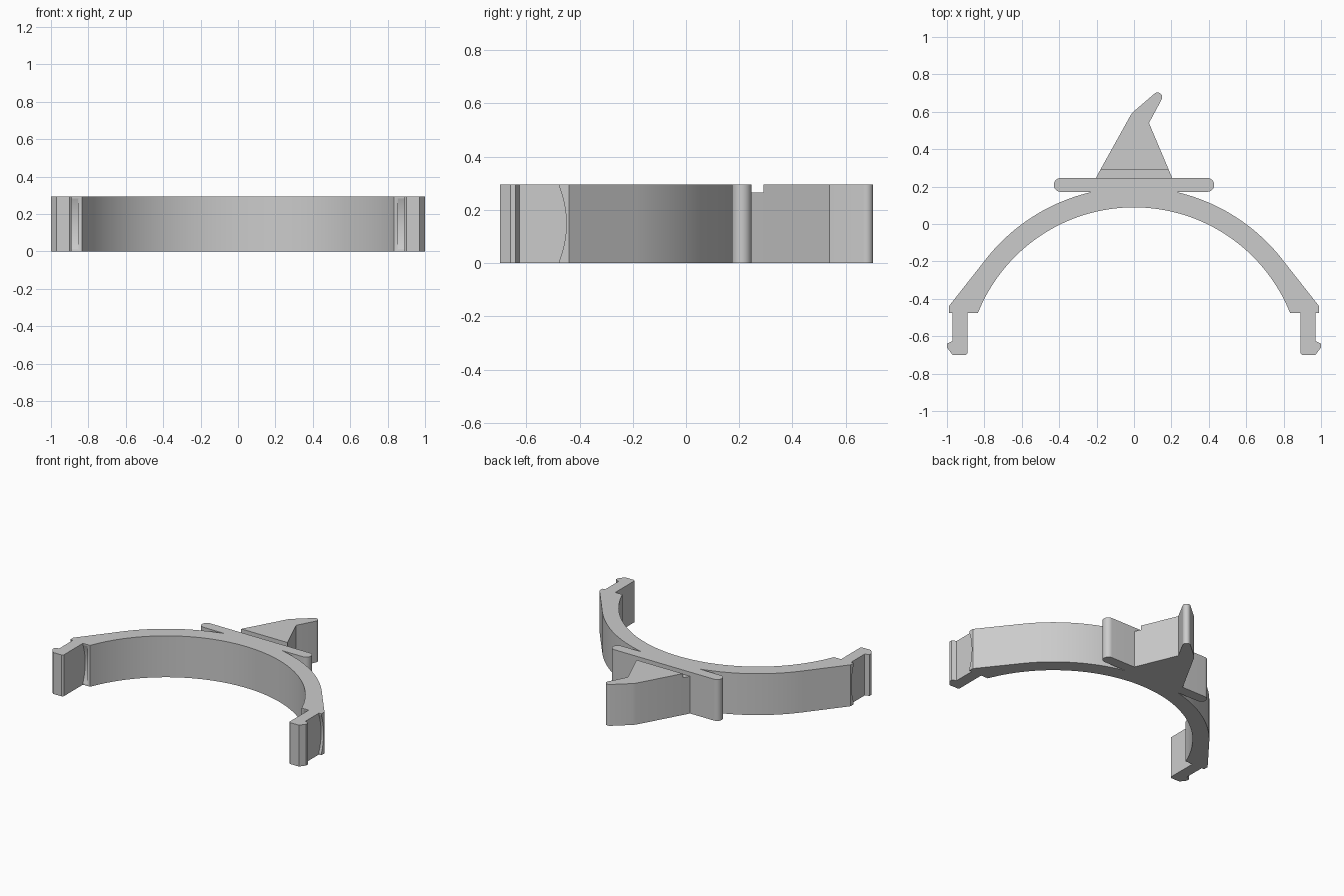
import bpy, bmesh
from math import sin, cos, radians
from mathutils import Vector

HEIGHT = 0.295
ARC_Y = -0.81          # centre of the headband arcs

old = bpy.data.objects.get("Cube")
if old:
    bpy.data.objects.remove(old, do_unlink=True)

grey = bpy.data.materials.new("light_grey")
grey.use_nodes = True
colour = (0.6, 0.6, 0.6, 1)
grey.diffuse_color = colour
grey.node_tree.nodes["Principled BSDF"].inputs["Base Color"].default_value = colour


def arc(cx, cy, r, start, end, n):
    """Points on an arc; angles in degrees from +x."""
    angles = [radians(start + (end - start) * i / n) for i in range(n + 1)]
    return [(cx + r * cos(a), cy + r * sin(a)) for a in angles]


def add_prism(bm, points, direction):
    """Extrude a closed 3D outline along a direction."""
    face = bm.faces.new([bm.verts.new(p) for p in points])
    out = bmesh.ops.extrude_face_region(bm, geom=[face])
    verts = [g for g in out["geom"] if isinstance(g, bmesh.types.BMVert)]
    bmesh.ops.translate(bm, verts=verts, vec=Vector(direction))


def finish(name, bm):
    bmesh.ops.recalc_face_normals(bm, faces=bm.faces[:])
    mesh = bpy.data.meshes.new(name)
    bm.to_mesh(mesh)
    bm.free()
    mesh.materials.append(grey)
    ob = bpy.data.objects.new(name, mesh)
    bpy.context.collection.objects.link(ob)
    return ob


def flat_part(name, outline, height):
    bm = bmesh.new()
    add_prism(bm, [(x, y, 0) for x, y in outline], (0, 0, height))
    return finish(name, bm)


def smooth(ob):
    bpy.ops.object.select_all(action='DESELECT')
    ob.select_set(True)
    bpy.context.view_layer.objects.active = ob
    bpy.ops.object.shade_smooth_by_angle(angle=radians(25))


# Headband with clip arms and crossbar: half outline, mirrored
inner = arc(0, ARC_Y, 0.899, 90, 21.9, 40)
clip = [(0.89, -0.475), (0.89, -0.69), (0.9, -0.7), (0.97, -0.7), (1, -0.66),
        (1, -0.64), (0.97, -0.625), (0.97, -0.475), (0.99, -0.475), (0.99, -0.44)]
outer = arc(0, ARC_Y, 1.007, 37.3, 77.2, 28)
bar_end = arc(0.392, 0.209, 0.037, -90, 90, 14)
half = inner + clip + outer + bar_end
mirrored = [(-x, y) for x, y in reversed(half[1:])]
band = flat_part("headband", half + mirrored, HEIGHT)

# Curved hollows under the shoulders, either side of each arm
bm = bmesh.new()
lens = arc(-0.828, HEIGHT / 2, 0.378, -25, 25, 24)
for side in (-1, 1):
    for x0, width in ((0.97, 0.05), (0.855, 0.035)):
        add_prism(bm, [(side * x0, y, z) for y, z in lens], (side * width, 0, 0))
cutter = finish("shoulder_cutter", bm)
cutter.hide_render = True
cut = band.modifiers.new("shoulder_hollows", 'BOOLEAN')
cut.operation = 'DIFFERENCE'
cut.solver = 'EXACT'
cut.object = cutter
bpy.context.view_layer.objects.active = band
bpy.ops.object.modifier_apply(modifier=cut.name)
bpy.data.objects.remove(cutter, do_unlink=True)
smooth(band)

# Pointed hat: a low brim strip, then the full-height bent cone
brim = [(-0.205, 0.244), (0.205, 0.244), (0.185, 0.292), (-0.179, 0.292)]
smooth(flat_part("hat_brim", brim, 0.265))
tip = arc(0.126, 0.678, 0.025, -28, 130, 12)
cone = [(-0.179, 0.292), (0.185, 0.292), (0.08, 0.54)] + tip + [(0, 0.603), (-0.016, 0.585)]
smooth(flat_part("hat_cone", cone, HEIGHT))
